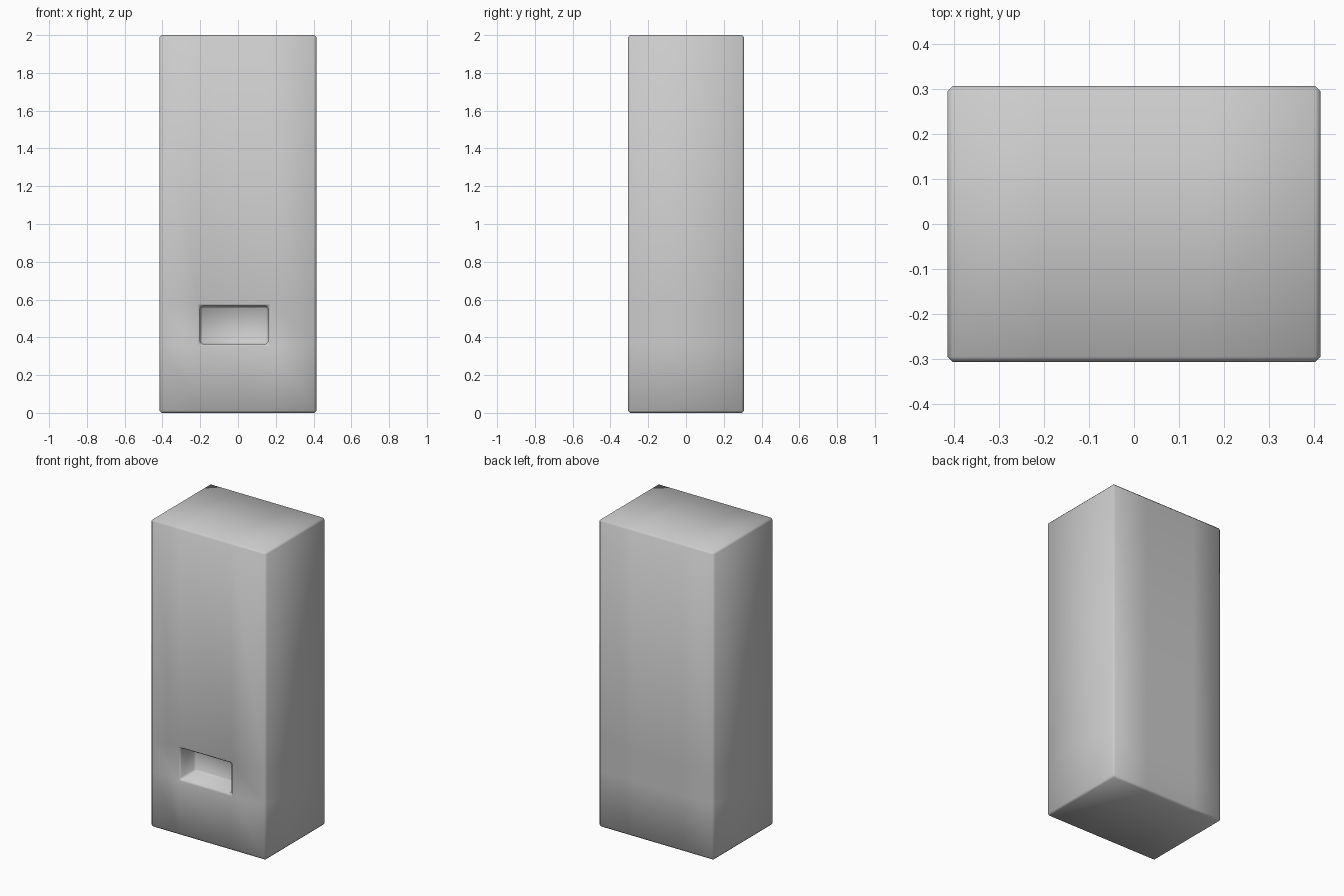
import bpy, bmesh
from mathutils import Matrix, Vector

if "Cube" in bpy.data.objects:
    bpy.data.objects.remove(bpy.data.objects["Cube"])

W, D, H = 0.83, 0.614, 2.0
X0, X1, Z0, Z1 = -0.2, 0.16, 0.365, 0.565   # slot opening
DEPTH = 0.15

bm = bmesh.new()

# Main cabinet box
bmesh.ops.create_cube(bm, size=1, matrix=Matrix.Translation((0, 0, H / 2)) @ Matrix.Diagonal((W, D, H, 1)))

# Loop cuts around the slot
for co, no in (((X0, 0, 0), (1, 0, 0)), ((X1, 0, 0), (1, 0, 0)),
               ((0, 0, Z0), (0, 0, 1)), ((0, 0, Z1), (0, 0, 1))):
    bmesh.ops.bisect_plane(bm, geom=bm.verts[:] + bm.edges[:] + bm.faces[:],
                           plane_co=co, plane_no=no)

# Push the slot face inward
target = Vector(((X0 + X1) / 2, -D / 2, (Z0 + Z1) / 2))
face = min(bm.faces, key=lambda f: (f.calc_center_median() - target).length)
new = bmesh.ops.extrude_discrete_faces(bm, faces=[face])["faces"][0]
rim = [l.vert.co.copy() for l in new.loops]
bmesh.ops.translate(bm, verts=new.verts[:], vec=(0, DEPTH, 0))

# Slot side walls
back = [l.vert for l in new.loops]
front = [bm.verts.new(c) for c in rim]
for i in range(4):
    j = (i + 1) % 4
    bm.faces.new((front[i], front[j], back[j], back[i]))
bmesh.ops.remove_doubles(bm, verts=bm.verts[:], dist=1e-5)
bmesh.ops.recalc_face_normals(bm, faces=bm.faces[:])

# Chamfer all hard edges
hard = [e for e in bm.edges if len(e.link_faces) == 2 and e.calc_face_angle() > 0.5]
bmesh.ops.bevel(bm, geom=hard, offset=0.012, segments=1, affect='EDGES', profile=0.5)
for f in bm.faces:
    f.smooth = True

mesh = bpy.data.meshes.new("cabinet_body")
bm.to_mesh(mesh)
bm.free()
obj = bpy.data.objects.new("cabinet_body", mesh)
bpy.context.collection.objects.link(obj)
